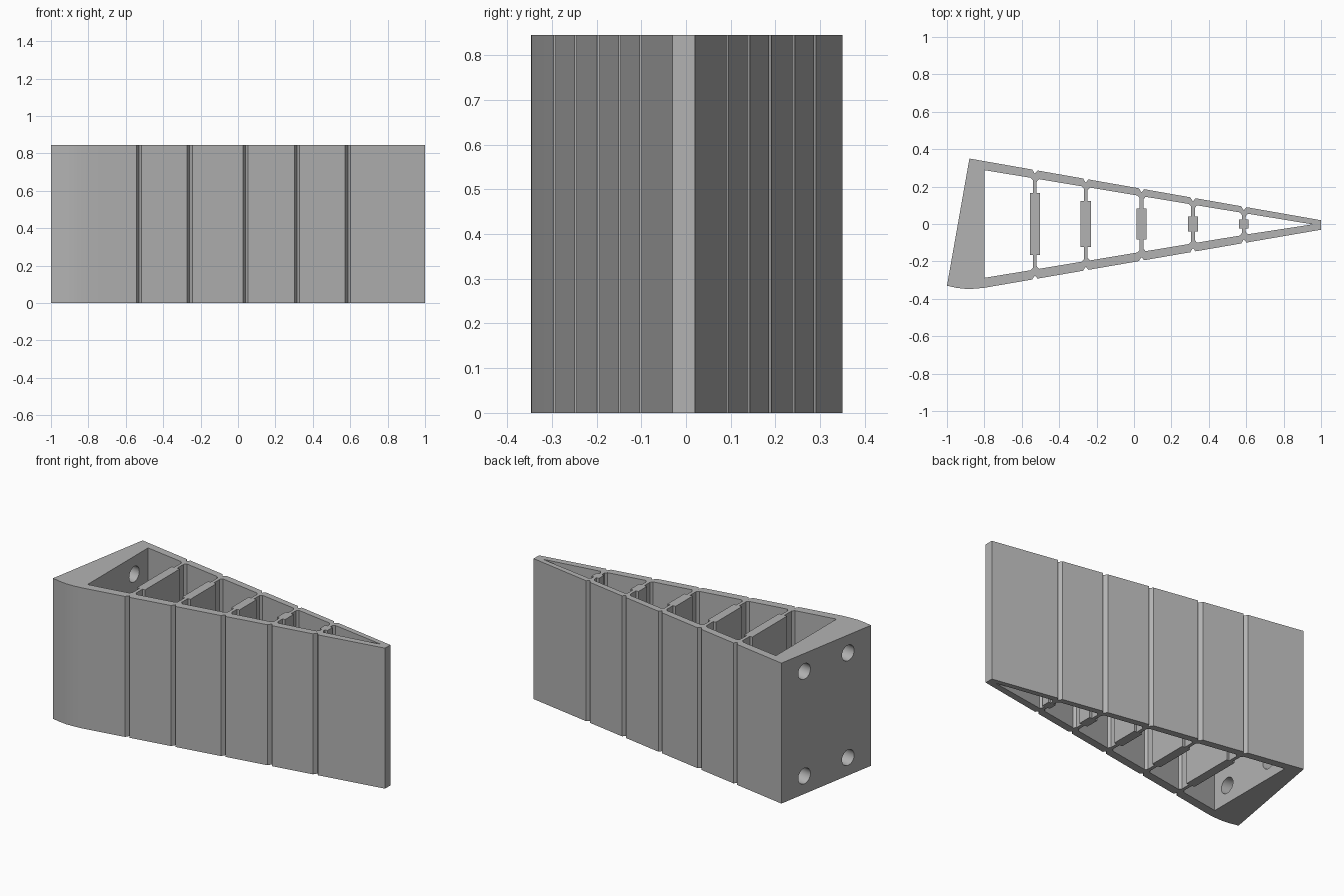
import bpy, bmesh, math
from mathutils import Matrix, Vector

cube = bpy.data.objects.get("Cube")
if cube:
    bpy.data.objects.remove(cube, do_unlink=True)

HEIGHT = 0.845
# Each rib: x position, half length and half width of its thick middle
RIBS = [(-0.53, 0.165, 0.027), (-0.258, 0.123, 0.027), (0.04, 0.082, 0.027),
        (0.315, 0.041, 0.027), (0.587, 0.025, 0.025)]
GROOVE, DEPTH = 0.014, 0.02


def make_object(name, bm):
    bmesh.ops.recalc_face_normals(bm, faces=bm.faces)
    mesh = bpy.data.meshes.new(name)
    bm.to_mesh(mesh)
    bm.free()
    obj = bpy.data.objects.new(name, mesh)
    bpy.context.collection.objects.link(obj)
    return obj


def add_prism(bm, outline, z0, z1):
    face = bm.faces.new([bm.verts.new((x, y, z0)) for x, y in outline])
    result = bmesh.ops.extrude_face_region(bm, geom=[face])
    verts = [v for v in result["geom"] if isinstance(v, bmesh.types.BMVert)]
    bmesh.ops.translate(bm, verts=verts, vec=(0, 0, z1 - z0))


def front_y(x):
    return -0.341 + (x + 0.8) * 0.1725


def back_y(x):
    return 0.35 - (x + 0.88) * 0.1755


def inner_y(x):
    return 0.288 - (x + 0.8) * 0.1655


def groove(x, edge, inward):
    """V groove in an outer wall."""
    return [(x - GROOVE, edge(x - GROOVE)), (x, edge(x) + inward * DEPTH),
            (x + GROOVE, edge(x + GROOVE))]


def rib_side(rib, s):
    """One side of a rib, listed from front to back."""
    x, half, wide = rib
    foot, thin = 0.022, 0.01
    y = inner_y(x + s * foot)
    neck = y - 0.014
    upper = [(x + s * wide, half), (x + s * thin, half),
             (x + s * thin, neck), (x + s * foot, y)]
    return [(px, -py) for px, py in reversed(upper)] + upper


# Wedge body with a gently curved front corner and grooved walls
outline = [(-1, -0.33), (-0.95, -0.341), (-0.9, -0.347), (-0.85, -0.346),
           (-0.8, front_y(-0.8))]
for x, _, _ in RIBS:
    outline += groove(x, front_y, 1)
outline += [(1, front_y(1)), (1, back_y(1))]
for x, _, _ in reversed(RIBS):
    outline += reversed(groove(x, back_y, -1))
outline.append((-0.88, 0.35))
bm = bmesh.new()
add_prism(bm, outline, 0, HEIGHT)
body = make_object("ribbed_wedge_body", bm)

# Pockets between the ribs
sides = [[(-0.8, -inner_y(-0.8)), (-0.8, inner_y(-0.8))]]
bm = bmesh.new()
for rib in RIBS:
    left = sides[-1]
    add_prism(bm, left + rib_side(rib, -1)[::-1], -0.1, HEIGHT + 0.1)
    sides.append(rib_side(rib, 1))
add_prism(bm, sides[-1] + [(0.955, -0.002)], -0.1, HEIGHT + 0.1)
pockets = make_object("pocket_cutter", bm)

# Four bolt holes square to the slanted end
corner_a, corner_b = Vector((-1, -0.33, 0)), Vector((-0.88, 0.35, 0))
axis = (corner_b - corner_a).cross(Vector((0, 0, 1))).normalized()
turn = axis.to_track_quat('Z', 'Y').to_matrix().to_4x4()
bm = bmesh.new()
for t in (0.256, 0.744):
    for z in (0.108, HEIGHT - 0.108):
        spot = corner_a.lerp(corner_b, t) + Vector((0, 0, z)) + axis * 0.1
        bmesh.ops.create_cone(bm, cap_ends=True, segments=32, radius1=0.047,
                              radius2=0.047, depth=0.36,
                              matrix=Matrix.Translation(spot) @ turn)
holes = make_object("bolt_hole_cutter", bm)

# Cut, then discard the cutters
bpy.context.view_layer.objects.active = body
body.select_set(True)
for cutter in (pockets, holes):
    cutter.hide_render = True
    mod = body.modifiers.new(cutter.name, 'BOOLEAN')
    mod.operation = 'DIFFERENCE'
    mod.solver = 'EXACT'
    mod.object = cutter
    bpy.ops.object.modifier_apply(modifier=mod.name)
    bpy.data.objects.remove(cutter, do_unlink=True)

# Plain grey finish
grey = bpy.data.materials.new("plain_grey")
grey.use_nodes = True
colour = (0.45, 0.45, 0.45, 1)
grey.diffuse_color = colour
grey.node_tree.nodes["Principled BSDF"].inputs["Base Color"].default_value = colour
body.data.materials.clear()
body.data.materials.append(grey)
bpy.ops.object.shade_smooth_by_angle(angle=math.radians(25))
